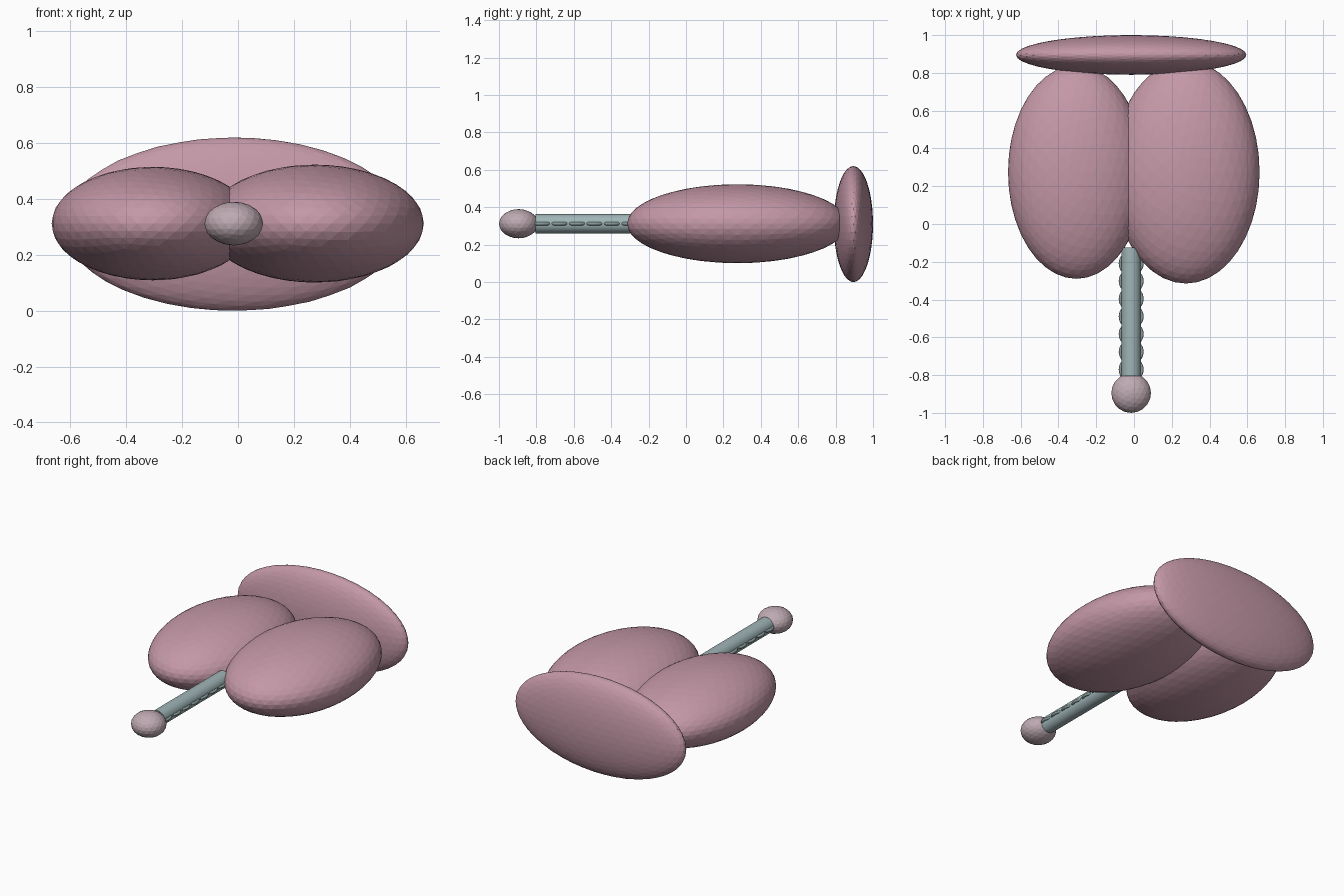
import bpy, math

if "Cube" in bpy.data.objects:
    bpy.data.objects.remove(bpy.data.objects["Cube"])


def material(name, rgb):
    """Flat colour from 0-255 sRGB values."""
    m = bpy.data.materials.new(name)
    m.diffuse_color = [((c / 255 + 0.055) / 1.055) ** 2.4 for c in rgb] + [1]
    m.use_nodes = True
    m.node_tree.nodes["Principled BSDF"].inputs["Base Color"].default_value = m.diffuse_color
    return m


pink = material("lung pink", (196, 152, 167))
pale = material("pale mauve", (190, 170, 178))
teal = material("grey teal", (160, 181, 183))
dark_teal = material("dark grey teal", (135, 153, 153))

MID_X, MID_Z = -0.015, 0.312


def finish(name, mat, smooth=None):
    ob = bpy.context.object
    ob.name = name
    ob.data.materials.append(mat)
    bpy.ops.object.transform_apply(location=False, rotation=True, scale=True)
    if smooth:
        bpy.ops.object.shade_smooth_by_angle(angle=math.radians(smooth))
    return ob


def ellipsoid(name, centre, radii, mat, detail):
    bpy.ops.mesh.primitive_ico_sphere_add(subdivisions=detail, radius=1, location=centre)
    bpy.context.object.scale = radii
    return finish(name, mat)


# Two lungs, the right one slightly larger
ellipsoid("left_lung", (-0.305, 0.275, MID_Z), (0.362, 0.565, 0.203), pink, 4)
ellipsoid("right_lung", (0.275, 0.275, MID_Z), (0.39, 0.59, 0.211), pink, 4)

# Flat dome at the far end
ellipsoid("diaphragm", (MID_X, 0.895, 0.31), (0.61, 0.105, 0.31), pink, 4)

# Knob at the throat
ellipsoid("larynx", (MID_X, -0.895, MID_Z), (0.105, 0.105, 0.078), pale, 3)

# Windpipe
bpy.ops.mesh.primitive_cylinder_add(vertices=32, radius=0.051, depth=0.68,
                                    location=(MID_X, -0.465, MID_Z),
                                    rotation=(math.pi / 2, 0, 0))
finish("windpipe", teal, 30)

# Cartilage rings lying flat, seen as scallops along both sides
for i in range(7):
    bpy.ops.mesh.primitive_torus_add(major_segments=32, minor_segments=12,
                                     major_radius=0.057, minor_radius=0.009,
                                     location=(MID_X, -0.77 + i * 0.0935, MID_Z))
    finish(f"windpipe_ring_{i + 1}", dark_teal, 40)
